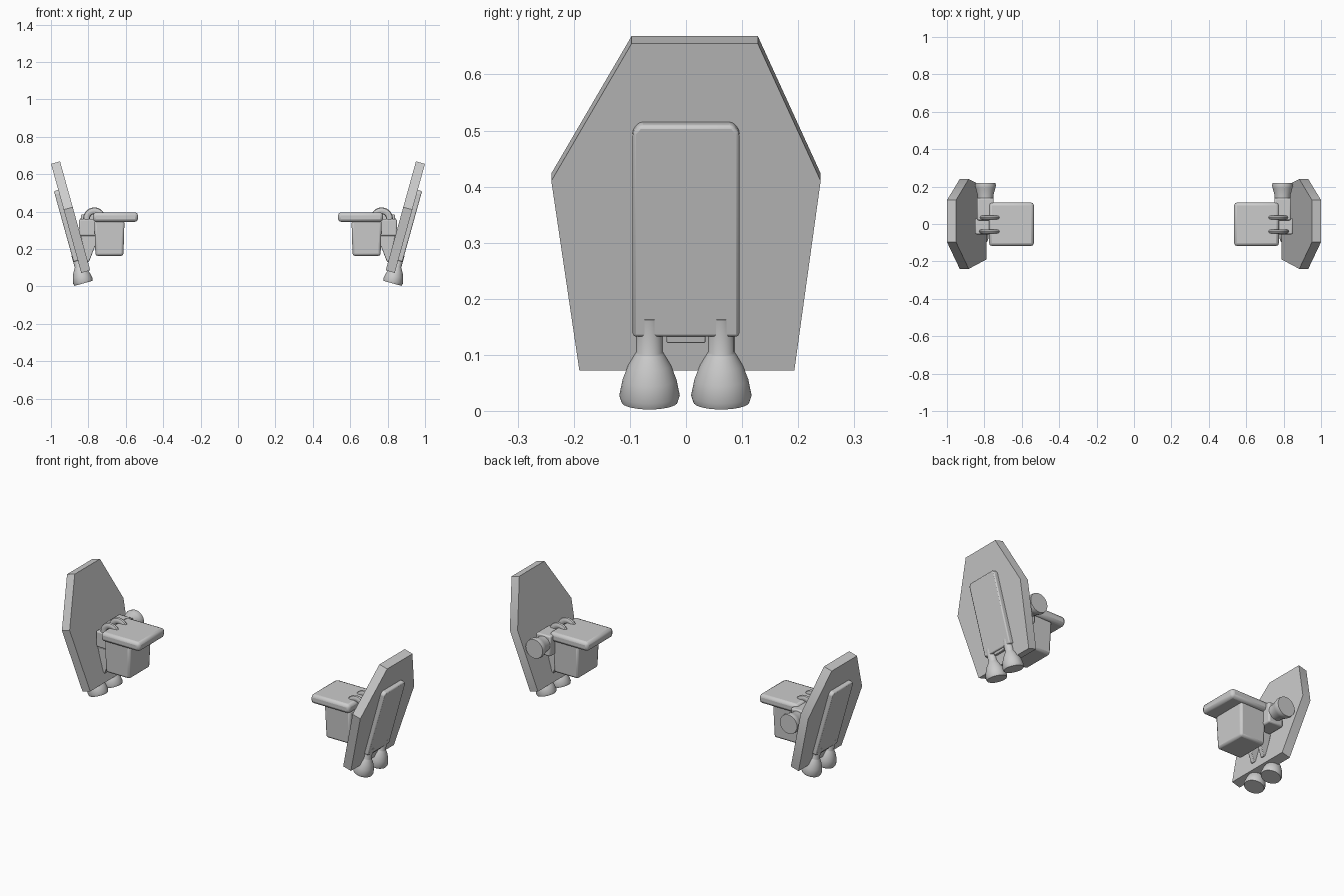
import bpy, bmesh, math
from mathutils import Matrix

cube = bpy.data.objects.get("Cube")
if cube:
    bpy.data.objects.remove(cube, do_unlink=True)

grey = bpy.data.materials.new("light_grey")
grey.use_nodes = True
grey.diffuse_color = (0.6, 0.6, 0.6, 1)
grey.node_tree.nodes["Principled BSDF"].inputs["Base Color"].default_value = (0.6, 0.6, 0.6, 1)

# Leaning frame of the armour plate: x outward, z up along its outer face
LEAN = Matrix.Translation((0.838, 0, 0.072)) @ Matrix.Rotation(math.radians(15.5), 4, 'Y')
WORLD = Matrix.Identity(4)


def finish(name, bm, matrix=WORLD, bevel=0):
    """Bake the frame, round the edges and mirror to the other side."""
    bm.transform(matrix)
    bmesh.ops.recalc_face_normals(bm, faces=bm.faces)
    mesh = bpy.data.meshes.new(name)
    bm.to_mesh(mesh)
    bm.free()
    obj = bpy.data.objects.new(name, mesh)
    bpy.context.collection.objects.link(obj)
    mesh.materials.append(grey)
    if bevel:
        mod = obj.modifiers.new("rounding", 'BEVEL')
        mod.width, mod.segments, mod.limit_method = bevel, 2, 'ANGLE'
    mod = obj.modifiers.new("other_side", 'MIRROR')
    mod.use_axis = (True, False, False)
    mod.use_mirror_merge = False
    bpy.ops.object.select_all(action='DESELECT')
    obj.select_set(True)
    bpy.context.view_layer.objects.active = obj
    bpy.ops.object.shade_smooth_by_angle(angle=math.radians(35))
    return obj


def box(name, xs, ys, zs, matrix=WORLD, bevel=0.008, taper=1):
    bm = bmesh.new()
    bmesh.ops.create_cube(bm, size=1)
    for v in bm.verts:
        k = taper if v.co.z < 0 else 1
        v.co = [(a + b) / 2 + (b - a) * c * f
                for (a, b), c, f in zip((xs, ys, zs), v.co, (k, k, 1))]
    return finish(name, bm, matrix, bevel)


def prism(name, points, axis, low, high, matrix=WORLD, bevel=0):
    """Extrude a flat outline along x or y."""
    bm = bmesh.new()
    place = (lambda p: (low, *p)) if axis == 'x' else (lambda p: (p[0], low, p[1]))
    face = bm.faces.new([bm.verts.new(place(p)) for p in points])
    new = bmesh.ops.extrude_face_region(bm, geom=[face])["geom"]
    step = (high - low, 0, 0) if axis == 'x' else (0, high - low, 0)
    bmesh.ops.translate(bm, vec=step, verts=[g for g in new if isinstance(g, bmesh.types.BMVert)])
    return finish(name, bm, matrix, bevel)


def lathe(name, profile, matrix, steps=28):
    bm = bmesh.new()
    verts = [bm.verts.new((r, 0, h)) for r, h in profile]
    edges = [bm.edges.new(pair) for pair in zip(verts, verts[1:])]
    bmesh.ops.spin(bm, geom=verts + edges, cent=(0, 0, 0), axis=(0, 0, 1),
                   angle=math.tau, steps=steps, use_duplicate=False)
    bmesh.ops.remove_doubles(bm, verts=bm.verts, dist=0.0005)
    return finish(name, bm, matrix)


# Armour plate with its raised outer panel
prism("armour_plate", [(-0.19, 0), (0.193, 0), (0.24, 0.351), (0.128, 0.605),
                       (-0.097, 0.605), (-0.24, 0.351)], 'x', -0.05, 0, LEAN)
prism("outer_panel", [(-0.095, 0.068), (0.095, 0.068), (0.095, 0.446), (0.083, 0.46),
                      (-0.083, 0.46), (-0.095, 0.446)], 'x', -0.01, 0.024, LEAN, 0.006)
box("panel_foot", (-0.01, 0.016), (-0.035, 0.035), (0.055, 0.08), LEAN, 0.003)

# Paired nozzles under the plate
bell = [(0, 0), (0.05, 0), (0.054, 0.012), (0.048, 0.042), (0.038, 0.068),
        (0.025, 0.09), (0.023, 0.093), (0.023, 0.158), (0, 0.158)]
for side, y in (("front", -0.065), ("back", 0.063)):
    lathe(side + "_lower_nozzle", bell, LEAN @ Matrix.Translation((0.003, y, -0.057)))

# Shoulder cap and block
box("shoulder_cap", (0.535, 0.775), (-0.118, 0.115), (0.345, 0.396), bevel=0.016)
box("shoulder_block", (0.607, 0.768), (-0.1, 0.098), (0.163, 0.352), bevel=0.012, taper=0.93)

# Joint between shoulder and plate
box("hinge_block", (0.75, 0.84), (0.02, 0.14), (0.27, 0.385))
box("hinge_core", (0.755, 0.85), (-0.055, 0.03), (0.27, 0.36))
ring = [(0.042 + 0.018 * math.cos(a), 0.012 * math.sin(a))
        for a in (math.tau * i / 10 for i in range(11))]
for side, y in (("front", -0.04), ("back", 0.035)):
    turn = Matrix.Rotation(-math.pi / 2, 4, 'X')
    lathe(side + "_hinge_ring", ring, Matrix.Translation((0.768, y, 0.362)) @ turn)
    prism(side + "_brace", [(0.755, 0.27), (0.762, 0.22), (0.797, 0.13), (0.812, 0.14),
                            (0.84, 0.27)], 'y', y - 0.012, y + 0.012, bevel=0.003)

# Nozzle pointing backward
lathe("rear_nozzle", [(0, 0), (0.042, 0), (0.043, 0.035), (0.052, 0.07), (0.056, 0.085),
                      (0.053, 0.1), (0, 0.1)],
      Matrix.Translation((0.794, 0.12, 0.335)) @ Matrix.Rotation(-math.pi / 2, 4, 'X'))
